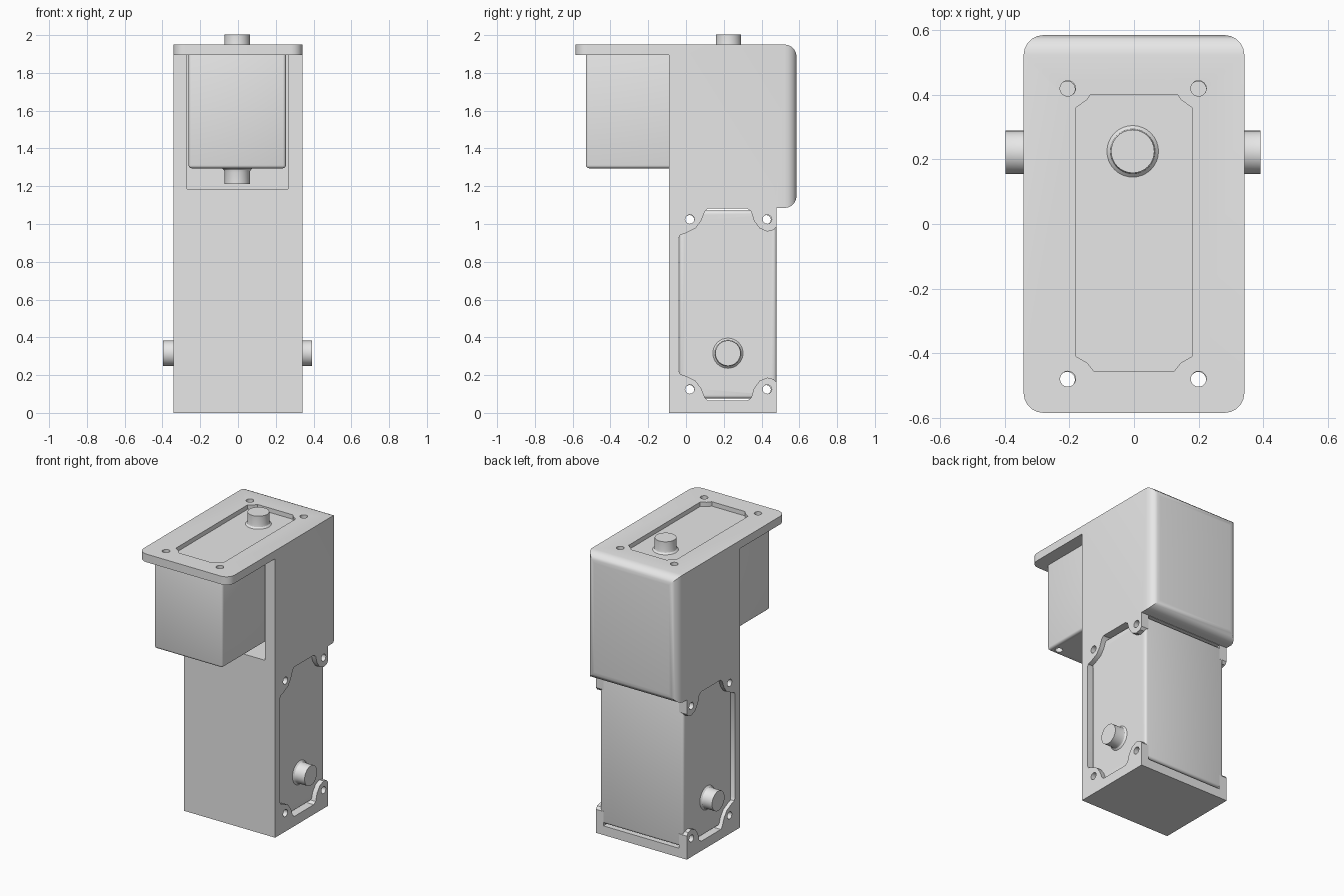
import bpy, bmesh
from math import sin, cos, pi, tau, radians
from mathutils import Matrix

cube = bpy.data.objects.get("Cube")
if cube:
    bpy.data.objects.remove(cube, do_unlink=True)

grey = bpy.data.materials.new("plain grey")
grey.use_nodes = True
grey.diffuse_color = (0.8, 0.8, 0.8, 1)
grey.node_tree.nodes["Principled BSDF"].inputs["Base Color"].default_value = (0.8, 0.8, 0.8, 1)


def make(name, bm):
    bmesh.ops.recalc_face_normals(bm, faces=bm.faces[:])
    mesh = bpy.data.meshes.new(name)
    bm.to_mesh(mesh)
    bm.free()
    mesh.materials.append(grey)
    ob = bpy.data.objects.new(name, mesh)
    bpy.context.collection.objects.link(ob)
    return ob


def prism(points, axis, low, high):
    """Extrude a flat outline: (y, z) points along x, or (x, y) points along z."""
    bm = bmesh.new()
    place = (lambda p, d: (d, *p)) if axis == "x" else (lambda p, d: (*p, d))
    face = bm.faces.new([bm.verts.new(place(p, low)) for p in points])
    moved = bmesh.ops.extrude_face_region(bm, geom=[face])["geom"]
    step = (high - low, 0, 0) if axis == "x" else (0, 0, high - low)
    bmesh.ops.translate(bm, vec=step, verts=[g for g in moved if isinstance(g, bmesh.types.BMVert)])
    bmesh.ops.recalc_face_normals(bm, faces=bm.faces[:])
    return bm


def rect(a0, a1, b0, b1):
    return [(a0, b0), (a1, b0), (a1, b1), (a0, b1)]


def circle(a, b, r=0.024, n=24):
    return [(a + r * cos(i * tau / n), b + r * sin(i * tau / n)) for i in range(n)]


def activate(ob):
    bpy.ops.object.select_all(action="DESELECT")
    ob.select_set(True)
    bpy.context.view_layer.objects.active = ob


def cut(ob, bm):
    cutter = make("cutter", bm)
    cutter.hide_render = True
    mod = ob.modifiers.new("cut", "BOOLEAN")
    mod.operation, mod.solver, mod.object = "DIFFERENCE", "EXACT", cutter
    activate(ob)
    bpy.ops.object.modifier_apply(modifier=mod.name)
    bpy.data.objects.remove(cutter, do_unlink=True)


def smooth(ob):
    activate(ob)
    bpy.ops.object.shade_smooth_by_angle(angle=radians(30))


# Housing: stepped side profile with a flange on top
BACK, HALF = 0.585, 0.342
profile = [(-0.09, 0), (0.48, 0), (0.48, 1.085), (BACK, 1.085),
           (BACK, 1.95), (-BACK, 1.95), (-BACK, 1.895), (-0.09, 1.895)]
bm = prism(profile, "x", -HALF, HALF)


def rounded(edge):
    a, b = (v.co for v in edge.verts)
    at_back = min(a.y, b.y) > BACK - 0.001
    flange_corner = max(a.y, b.y) < 0.001 - BACK and abs(a.x - b.x) < 0.001
    return at_back or flange_corner


bmesh.ops.bevel(bm, geom=[e for e in bm.edges if rounded(e)], offset=0.062,
                offset_type="OFFSET", segments=5, profile=0.5, affect="EDGES")
housing = make("housing", bm)

# Upper pocket, open at the front, and the clipped window in the flange
cut(housing, prism(rect(-0.27, 0.265, -0.3, 0.49), "z", 1.185, 1.895))
window = [(0.135, 0.4), (0.145, 0.385), (0.18, 0.36), (0.18, -0.41), (0.145, -0.43), (0.125, -0.455)]
cut(housing, prism(window + [(-x, y) for x, y in reversed(window)], "z", 1.85, 2.05))

# Lower cavity, open at the back, and the side windows with rounded ears
cut(housing, prism(rect(-0.045, 0.6, 0.062, 1.083), "x", -0.285, 0.285))
ears = [(0.6, 0.16), (0.48, 0.16), (0.465, 0.178), (0.43, 0.187), (0.39, 0.17), (0.36, 0.13),
        (0.345, 0.08), (0.325, 0.066), (0.115, 0.066), (0.1, 0.08), (0.08, 0.13),
        (0.05, 0.17), (0.0, 0.195), (-0.03, 0.205), (-0.04, 0.225)]
cut(housing, prism(ears + [(y, 1.147 - z) for y, z in reversed(ears)], "x", -0.5, 0.5))

# Screw holes
for y in (0.02, 0.43):
    for z in (0.125, 1.025):
        cut(housing, prism(circle(y, z), "x", -0.5, 0.5))
for x in (-0.205, 0.2):
    for y in (-0.48, 0.42):
        cut(housing, prism(circle(x, y), "z", 1.8, 2.05))
smooth(housing)


# Motor: rounded block with four screw holes and a shaft through both faces
THICK = 0.3125


def motor(name, matrix):
    bm = prism(rect(-0.2575, 0.2575, -0.755, 0.24), "z", -THICK, THICK)
    bmesh.ops.bevel(bm, geom=bm.edges[:], offset=0.016, segments=3, profile=0.5, affect="EDGES")
    block = make(name + "_block", bm)
    for x in (-0.203, 0.203):
        for y in (-0.707, 0.193):
            cut(block, prism(circle(x, y), "z", -0.5, 0.5))

    bm = bmesh.new()
    half = [(0, 0.395), (0.067, 0.395), (0.067, 0.335), (0.07, 0.322), (0.082, THICK - 0.002)]
    line = half + [(r, -z) for r, z in reversed(half)]
    verts = [bm.verts.new((r, 0, z)) for r, z in line]
    edges = [bm.edges.new(pair) for pair in zip(verts, verts[1:])]
    bmesh.ops.spin(bm, geom=verts + edges, cent=(0, 0, 0), axis=(0, 0, 1), angle=tau, steps=32)
    bmesh.ops.remove_doubles(bm, verts=bm.verts[:], dist=0.0001)
    shaft = make(name + "_shaft", bm)
    for ob in (block, shaft):
        ob.data.transform(matrix)
        smooth(ob)


motor("upper_motor", Matrix.Translation((-0.004, 0.225, 1.6075)))
turn = Matrix(((0, 0, -1, 0), (1, 0, 0, 0), (0, -1, 0, 0), (0, 0, 0, 1)))
motor("lower_motor", Matrix.Translation((-0.003, 0.222, 0.316)) @ turn)
